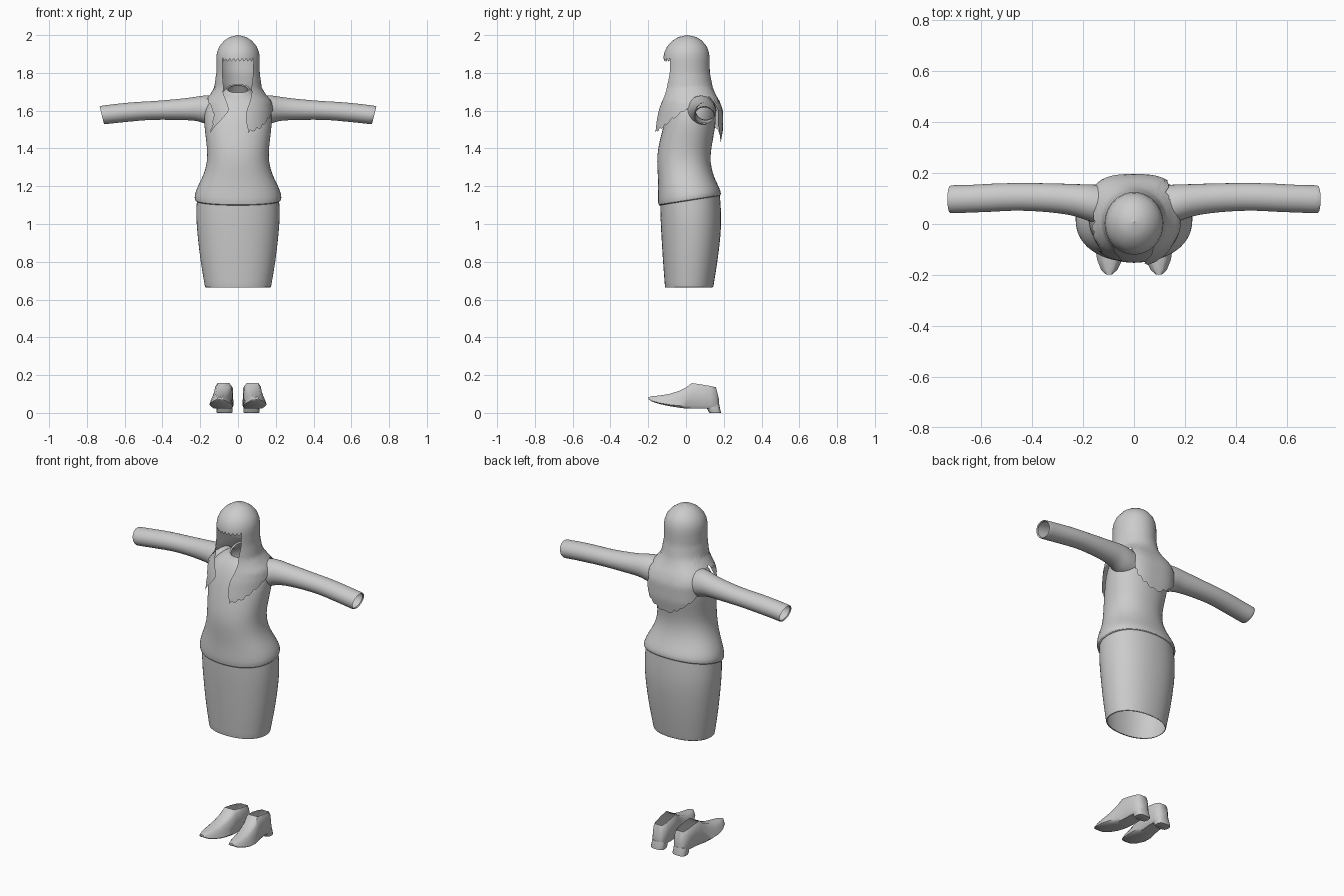
import bpy, bmesh, math
from mathutils import Vector

fabric = bpy.data.materials.new("light grey")
fabric.diffuse_color = (0.6, 0.6, 0.6, 1)


def finish(name, bm, levels=0):
    bmesh.ops.remove_doubles(bm, verts=bm.verts, dist=0.0004)
    bmesh.ops.recalc_face_normals(bm, faces=bm.faces)
    me = bpy.data.meshes.new(name)
    bm.to_mesh(me)
    bm.free()
    me.materials.append(fabric)
    ob = bpy.data.objects.new(name, me)
    bpy.context.collection.objects.link(ob)
    bpy.context.view_layer.objects.active = ob
    ob.select_set(True)
    if levels:
        ob.modifiers.new("smooth", 'SUBSURF').levels = levels
    bpy.ops.object.shade_smooth_by_angle(angle=math.radians(50))
    ob.select_set(False)
    return ob


def spow(v, n):
    return math.copysign(abs(v) ** (2 / n), v)


def grid(bm, rows, closed=False):
    vs = [[bm.verts.new(p) for p in r] for r in rows]
    n = len(rows[0])
    for a, b in zip(vs, vs[1:]):
        for i in range(n if closed else n - 1):
            j = (i + 1) % n
            bm.faces.new((a[i], a[j], b[j], b[i]))
    return vs


def lerp_table(t, x):
    # t: rows (key, values...), ascending keys
    if x <= t[0][0]:
        return t[0][1:]
    for a, b in zip(t, t[1:]):
        if x <= b[0]:
            f = (x - a[0]) / (b[0] - a[0])
            return [p + (q - p) * f for p, q in zip(a[1:], b[1:])]
    return t[-1][1:]


def body_loft(name, rings, n=28, power=2.2):
    # rings: z, half width, front y, back y, tilt towards the back
    bm = bmesh.new()
    rows = []
    for z, w, yf, yb, tilt in rings:
        row = []
        for i in range(n):
            a = math.tau * i / n
            y = (yf + yb) / 2 - (yb - yf) / 2 * spow(math.cos(a), power)
            row.append((w * spow(math.sin(a), power), y, z + tilt * y))
        rows.append(row)
    grid(bm, rows, True)
    return finish(name, bm, 1)


# Skirt: open tapered tube
body_loft("skirt", [(0.665, 0.170, -0.105, 0.140, 0), (0.663, 0.176, -0.112, 0.146, 0.02),
                    (0.68, 0.178, -0.113, 0.148, 0.02), (0.80, 0.200, -0.123, 0.168, 0),
                    (0.95, 0.217, -0.132, 0.186, 0), (1.05, 0.224, -0.137, 0.189, 0),
                    (1.14, 0.218, -0.138, 0.18, 0.1)])

# Fitted top with a rolled hem and an open collar
body_loft("top_body", [(1.14, 0.212, -0.130, 0.170, 0.16), (1.118, 0.220, -0.138, 0.178, 0.16),
                       (1.122, 0.230, -0.148, 0.186, 0.16), (1.15, 0.233, -0.151, 0.186, 0.12),
                       (1.20, 0.215, -0.148, 0.170, 0.04), (1.26, 0.182, -0.150, 0.144, 0),
                       (1.33, 0.163, -0.155, 0.128, 0), (1.40, 0.164, -0.150, 0.134, 0),
                       (1.48, 0.175, -0.130, 0.150, 0), (1.55, 0.182, -0.112, 0.160, 0),
                       (1.61, 0.176, -0.090, 0.158, 0), (1.655, 0.150, -0.065, 0.148, 0),
                       (1.68, 0.105, -0.045, 0.128, 0.1), (1.695, 0.070, -0.035, 0.105, 0.25),
                       (1.71, 0.058, -0.030, 0.090, 0.4), (1.70, 0.052, -0.024, 0.084, 0.4)])

# Sleeves: x, centre y, centre z, radius y, radius z, lean of the cuff
SLEEVE = [(0.10, 0.070, 1.595, 0.080, 0.080, 0), (0.16, 0.080, 1.602, 0.078, 0.082, 0),
          (0.20, 0.088, 1.611, 0.069, 0.069, 0), (0.25, 0.097, 1.609, 0.062, 0.061, 0),
          (0.33, 0.103, 1.606, 0.058, 0.056, 0), (0.40, 0.106, 1.603, 0.056, 0.052, 0),
          (0.48, 0.107, 1.600, 0.055, 0.050, 0), (0.56, 0.103, 1.594, 0.057, 0.052, 0),
          (0.64, 0.099, 1.586, 0.055, 0.051, 0.1), (0.715, 0.097, 1.577, 0.057, 0.050, 0.25),
          (0.724, 0.097, 1.576, 0.055, 0.048, 0.25), (0.715, 0.097, 1.577, 0.049, 0.042, 0.25)]
for side, s in (("right", 1), ("left", -1)):
    bm = bmesh.new()
    grid(bm, [[(s * (x + lean * rz * math.sin(a)), cy + ry * math.cos(a), cz + rz * math.sin(a))
               for a in (math.tau * i / 16 for i in range(16))]
              for x, cy, cz, ry, rz, lean in SLEEVE], True)
    finish(side + "_sleeve", bm, 1)

# Hair sections: z, half width, front y, back y
HAIR = [(1.40, 0.165, -0.172, 0.178), (1.50, 0.185, -0.168, 0.196), (1.60, 0.187, -0.150, 0.196),
        (1.65, 0.178, -0.136, 0.178), (1.68, 0.152, -0.130, 0.160), (1.72, 0.126, -0.125, 0.142),
        (1.80, 0.115, -0.120, 0.126), (1.88, 0.115, -0.120, 0.125), (1.91, 0.111, -0.114, 0.121),
        (1.94, 0.099, -0.100, 0.110), (1.97, 0.074, -0.072, 0.085), (1.99, 0.044, -0.040, 0.055),
        (2.00, 0.001, 0.006, 0.008)]
# Face opening: z, half angle on the right lock, half angle on the left lock
OPENING = [(1.48, 18, 54), (1.55, 13, 29), (1.60, 14, 14), (1.65, 21, 20), (1.70, 32, 35),
           (1.80, 44, 46), (1.88, 45, 45)]
# Lower edge of the hair from the right lock around the back to the left lock
EDGE = [(0, 1.48), (0.09, 1.51), (0.18, 1.58), (0.25, 1.645), (0.33, 1.675), (0.37, 1.64),
        (0.42, 1.51), (0.48, 1.46), (0.56, 1.42), (0.64, 1.46), (0.70, 1.51), (0.75, 1.64),
        (0.78, 1.675), (0.87, 1.645), (0.94, 1.56), (1, 1.48)]


def hair_point(deg, z):
    w, yf, yb = lerp_table(HAIR, z)
    a = math.radians(deg)
    n = 2.0
    if math.cos(a) < 0:
        n += 0.9 * min(1, max(0, (1.74 - z) / 0.12))
    y = (yf + yb) / 2 - (yb - yf) / 2 * spow(math.cos(a), n)
    return Vector((w * spow(math.sin(a), n), y, z))


bm = bmesh.new()
COLS, ROWS = 72, 22
rows = []
for r in range(ROWS + 1):
    row = []
    for c in range(COLS + 1):
        u = c / COLS
        low = lerp_table(EDGE, u)[0] + (0.013 if c % 3 == 1 else 0)
        z = 1.88 + (low - 1.88) * r / ROWS
        right, left = lerp_table(OPENING, z)
        row.append(hair_point(right + u * (360 - left - right), z))
    rows.append(row)
grid(bm, rows)
# Crown of the hair
angles = [45 + 270 * c / COLS for c in range(COLS + 1)] + [-45 + 90 * c / 24 for c in range(1, 24)]
grid(bm, [[hair_point(d, z) for d in angles]
          for z in (1.88, 1.895, 1.91, 1.925, 1.94, 1.955, 1.97, 1.98, 1.99, 1.996, 2.0)], True)
# Jagged fringe
fringe = [-45 + 90 * c / 24 for c in range(25)]
grid(bm, [[hair_point(d, 1.88) for d in fringe],
          [hair_point(d, 1.88 - (0.0 if i in (0, 24) else (0.004, 0.02, 0.014)[i % 3]))
           for i, d in enumerate(fringe)]])
finish("hair", bm)

# Shoe sections: y, sole z, top z, sole half width, top half width, centre x
SHOE = [(-0.198, 0.072, 0.084, 0.012, 0.008, 0.098), (-0.18, 0.060, 0.088, 0.032, 0.020, 0.097),
        (-0.14, 0.047, 0.092, 0.050, 0.032, 0.095), (-0.09, 0.036, 0.100, 0.060, 0.038, 0.092),
        (-0.04, 0.028, 0.115, 0.060, 0.040, 0.087), (0.0, 0.023, 0.134, 0.055, 0.042, 0.082),
        (0.03, 0.022, 0.158, 0.050, 0.044, 0.077), (0.08, 0.024, 0.151, 0.048, 0.046, 0.073),
        (0.13, 0.024, 0.142, 0.047, 0.043, 0.071), (0.158, 0.020, 0.136, 0.040, 0.032, 0.070),
        (0.174, 0.018, 0.075, 0.025, 0.018, 0.070)]
for side, s in (("right", 1), ("left", -1)):
    bm = bmesh.new()
    rows = []
    for y, lo, hi, wl, wt, cx in SHOE:
        half = [(0, lo), (0.8 * wl, lo), (wl, lo + 0.12 * (hi - lo)),
                (0.55 * wl + 0.45 * wt, lo + 0.55 * (hi - lo)),
                (wt, lo + 0.85 * (hi - lo)), (0.7 * wt, hi)]
        loop = half + [(0, hi)] + [(-x, z) for x, z in half[:0:-1]]
        rows.append([(s * (cx + x), y, z) for x, z in loop])
    vs = grid(bm, rows, True)
    bm.faces.new(vs[0])
    bm.faces.new(vs[-1])
    # Open ankle
    bm.normal_update()
    ankle = [f for f in bm.faces if f.calc_center_median().y > 0.03
             and f.calc_center_median().z > 0.128
             and all(v.co.z > 0.13 for v in f.verts) and abs(f.normal.z) > 0.8]
    bmesh.ops.delete(bm, geom=ankle, context='FACES')
    finish(side + "_shoe", bm)

    # Low heel block
    bm = bmesh.new()
    rows = []
    for z, yf, yb, w in ((0.0, 0.125, 0.184, 0.040), (0.006, 0.120, 0.184, 0.043),
                         (0.045, 0.100, 0.176, 0.040)):
        rows.append([(s * (0.071 + w * spow(math.sin(a), 3)),
                      (yf + yb) / 2 + (yb - yf) / 2 * spow(math.cos(a), 3), z)
                     for a in (math.tau * i / 16 for i in range(16))])
    vs = grid(bm, rows, True)
    bm.faces.new(vs[0])
    bm.faces.new(vs[-1])
    finish(side + "_heel", bm)
